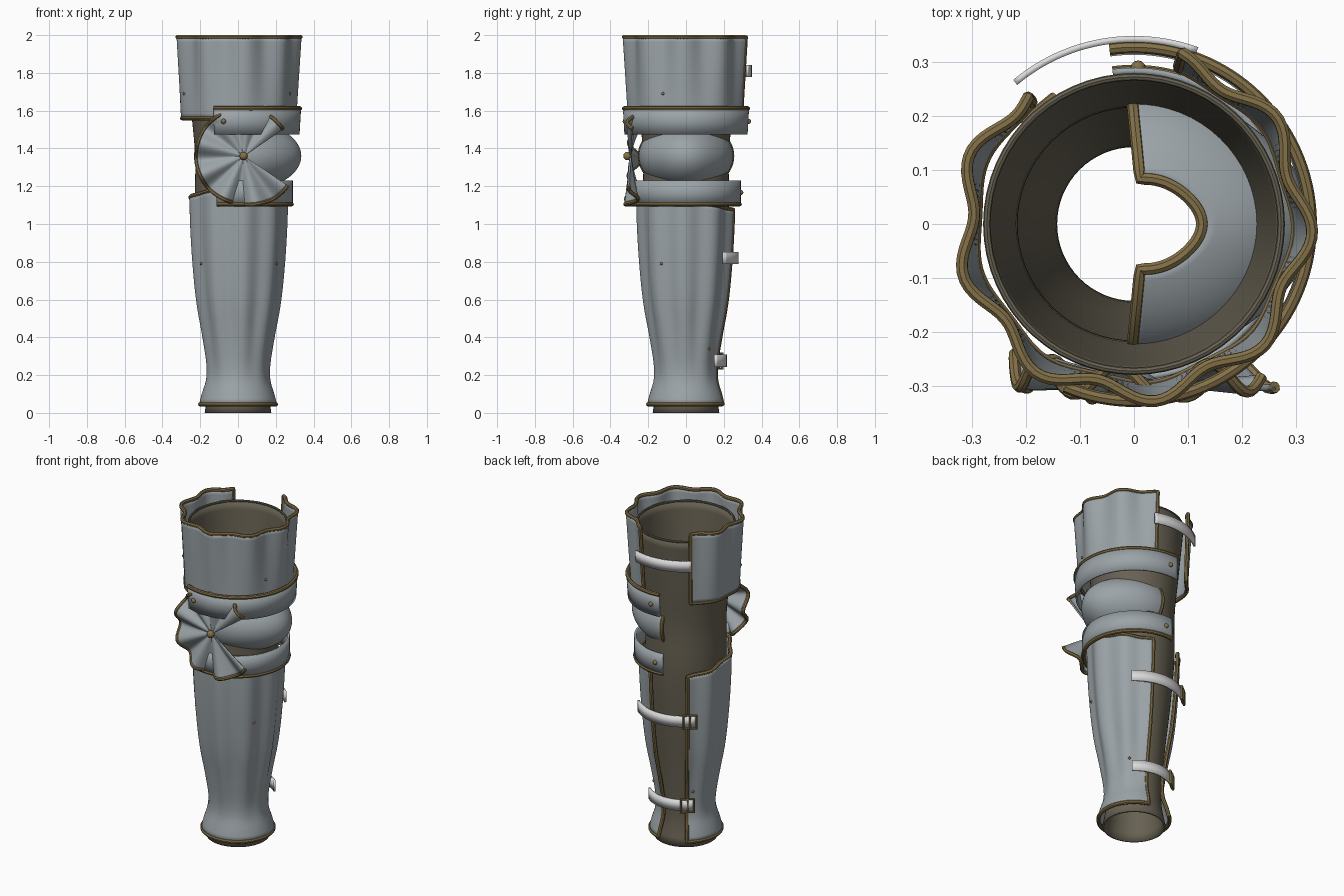
import bpy, bmesh
from math import sin, cos, radians as rad, pi
from mathutils import Vector

if "Cube" in bpy.data.objects:
    bpy.data.objects.remove(bpy.data.objects["Cube"])


def material(name, rgb):
    m = bpy.data.materials.new(name)
    m.diffuse_color = (*rgb, 1)
    m.use_nodes = True
    m.node_tree.nodes["Principled BSDF"].inputs["Base Color"].default_value = m.diffuse_color
    return m


STEEL = material("steel grey", (0.33, 0.37, 0.39))
BRASS = material("dull brass", (0.23, 0.165, 0.065))
LINING = material("dark lining", (0.135, 0.12, 0.085))
STRAP = material("pale strap", (0.72, 0.72, 0.72))


def add(name, mesh, mat):
    ob = bpy.data.objects.new(name, mesh)
    bpy.context.collection.objects.link(ob)
    mesh.materials.clear()
    mesh.materials.append(mat)
    bpy.ops.object.select_all(action='DESELECT')
    ob.select_set(True)
    bpy.context.view_layer.objects.active = ob
    bpy.ops.object.shade_smooth_by_angle(angle=rad(40))
    return ob


def sheet(name, f, nu, nv, mat, thick=0.012, closed=False):
    """Thin shell over f(u, v) with u, v in 0..1."""
    cols = nu if closed else nu + 1
    verts = [f(i / nu, j / nv) for j in range(nv + 1) for i in range(cols)]
    faces = [(j * cols + i, j * cols + (i + 1) % cols,
              (j + 1) * cols + (i + 1) % cols, (j + 1) * cols + i)
             for j in range(nv) for i in range(nu)]
    me = bpy.data.meshes.new(name)
    me.from_pydata(verts, [], faces)
    ob = add(name, me, mat)
    s = ob.modifiers.new("thickness", 'SOLIDIFY')
    s.thickness, s.offset = thick, 0
    return ob


def trim(name, pts, r=0.0115, closed=False, mat=BRASS):
    """Rounded cord along a path."""
    cu = bpy.data.curves.new(name, 'CURVE')
    cu.dimensions = '3D'
    sp = cu.splines.new('POLY')
    sp.points.add(len(pts) - 1)
    for p, q in zip(sp.points, pts):
        p.co = (*q, 1)
    sp.use_cyclic_u = closed
    cu.bevel_depth, cu.bevel_resolution, cu.use_fill_caps = r, 2, True
    tmp = bpy.data.objects.new(name + "_path", cu)
    bpy.context.collection.objects.link(tmp)
    dg = bpy.context.evaluated_depsgraph_get()
    me = bpy.data.meshes.new_from_object(tmp.evaluated_get(dg))
    bpy.data.objects.remove(tmp)
    return add(name, me, mat)


def border(f, n, sides):
    """Path along chosen sides of a sheet: b(ottom), r, t, l."""
    t = [i / n for i in range(n)]
    run = {'b': [(a, 0) for a in t], 'r': [(1, a) for a in t],
           't': [(1 - a, 1) for a in t], 'l': [(0, 1 - a) for a in t]}
    end = {'b': (1, 0), 'r': (1, 1), 't': (0, 1), 'l': (0, 0)}
    return [f(*p) for s in sides for p in run[s]] + [f(*end[sides[-1]])]


def rivet(name, pos, r=0.014):
    bm = bmesh.new()
    bmesh.ops.create_uvsphere(bm, u_segments=12, v_segments=8, radius=r)
    bmesh.ops.translate(bm, verts=bm.verts, vec=pos)
    me = bpy.data.meshes.new(name)
    bm.to_mesh(me)
    add(name, me, BRASS)


def curve(table, z):
    """Smooth interpolation through (z, radius) pairs."""
    z = min(max(z, table[0][0]), table[-1][0])
    k = next(i for i in range(len(table) - 1) if z <= table[i + 1][0])
    def slope(i):
        a, b = table[max(i - 1, 0)], table[min(i + 1, len(table) - 1)]
        return (b[1] - a[1]) / (b[0] - a[0])
    (z0, r0), (z1, r1) = table[k], table[k + 1]
    h = z1 - z0
    t = (z - z0) / h
    return (r0 * (2*t**3 - 3*t*t + 1) + r1 * (3*t*t - 2*t**3)
            + h * slope(k) * (t**3 - 2*t*t + t) + h * slope(k + 1) * (t**3 - t*t))


def polar(r, deg, z):
    return Vector((r * cos(rad(deg)), r * sin(rad(deg)), z))


def flute(deg):
    return cos(rad(9 * (deg + 83)))


# Inner lining tube
TUBE = [(0, .172), (.15, .148), (.4, .16), (.8, .2), (1.1, .222), (1.36, .222), (1.6, .243), (1.93, .273)]
sheet("lining_tube", lambda u, v: polar(curve(TUBE, 1.93 * v), 360 * u, 1.93 * v), 64, 40, LINING, 0.01, True)
trim("lining_rim", [polar(.273, i * 6, 1.93) for i in range(60)], 0.007, True, LINING)

# Shin plate, fluted and open at the back
SHIN = [(.045, .2), (.1, .186), (.17, .165), (.25, .162), (.4, .182), (.6, .215), (.8, .235), (1.0, .247), (1.2, .252)]


def shin_r(deg, z):
    return curve(SHIN, z) + flute(deg) * 0.009 * min(max((z - .12) / .4, 0), 1)


def shin(u, v):
    deg = 75 - 308 * u
    z = .045 + v * (1.085 - .055 * sin(rad(deg)))
    return polar(shin_r(deg, z), deg, z)


sheet("shin_plate", shin, 120, 40, STEEL)
trim("shin_trim", border(shin, 90, 'brtl')[:-1], closed=True)


# Thigh plate, fluted and open at the back
def thigh_r(deg, z):
    t = (z - 1.56) / .43
    return .298 + .016 * t + flute(deg) * (.005 + .012 * t)


def thigh(u, v):
    deg, z = 74 - 304 * u, 1.56 + .43 * v
    return polar(thigh_r(deg, z), deg, z)


sheet("thigh_plate", thigh, 140, 16, STEEL)
trim("thigh_trim", border(thigh, 120, 'brtl')[:-1], closed=True)

# Bands above and below the knee, with rivets at both ends
for name, r0, r1, z0, z1, side in (("upper_band", .32, .328, 1.475, 1.612, 't'),
                                   ("lower_band", .284, .284, 1.105, 1.23, 'b')):
    def band(u, v):
        return polar(r0 + (r1 - r0) * v, -113 + 211 * u, z0 + (z1 - z0) * v)
    sheet(name, band, 72, 2, STEEL)
    trim(name + "_trim", border(band, 72, side))
    for k, u in enumerate((.045, .955)):
        p = band(u, .5)
        rivet(f"{name}_rivet_{k}", p * 1 + Vector((p.x, p.y, 0)) * .02)


# Bulging half knee guard with a low keel on the outer side
def knee(u, v):
    az, lat = rad(-95 + 190 * u), rad(-70 + 140 * v)
    a = .275 + .035 * cos(az) ** 4
    return Vector((.02 + a * cos(az) * cos(lat), .245 * sin(az) * cos(lat), 1.36 + .18 * sin(lat)))


sheet("knee_guard", knee, 48, 28, STEEL, 0.01)
trim("knee_trim", border(knee, 40, 'brtl')[:-1], closed=True)


# Pleated fan plate in front of the knee
def fan(u, v):
    deg = 35 + 291 * u
    a = rad(deg)
    r = v * (.252 + .028 * max(0, cos(a + rad(38))) ** 4)
    y = -.293 + .35 * (r * cos(a)) ** 2 + .03 * v ** 1.3 * cos(rad(9 * (deg - 264)))
    return Vector((.03 + r * cos(a), y, 1.36 + r * sin(a)))


sheet("knee_fan", lambda u, v: fan(u, .02 + .98 * v), 140, 14, STEEL, 0.01)
trim("knee_fan_trim", border(fan, 120, 't'), 0.011)
rivet("knee_fan_rivet", (.03, -.31, 1.36), 0.022)

# Straps bridging the back opening; the shin straps carry buckles
for name, r, a0, a1, z, buckled in (("thigh_strap", .343, 70, 130, 1.81, False),
                                    ("upper_shin_strap", .272, 47, 137, .82, True),
                                    ("lower_shin_strap", .21, 47, 137, .275, True)):
    sheet(name, lambda u, v: polar(r, a0 + (a1 - a0) * u, z - .033 + .066 * v), 24, 1, STRAP)
    if buckled:
        w = .035 / r * 57.3
        mid = a1 - w
        frame = [polar(r + .008, mid + i * w, z + j * .04) for i, j in ((-1, -1), (1, -1), (1, 1), (-1, 1))]
        trim(name + "_buckle", frame, 0.008, True)
        trim(name + "_buckle_pin", [polar(r + .01, mid, z - .04), polar(r + .01, mid, z + .04)], 0.005)

# Small rivets on the plates
for k, (deg, z) in enumerate(((-33, .79), (-147, .79), (42, .34), (138, .34))):
    rivet(f"shin_rivet_{k}", polar(shin_r(deg, z) + .005, deg, z), 0.008)
for k, deg in enumerate((-24, -156)):
    rivet(f"thigh_rivet_{k}", polar(thigh_r(deg, 1.69) + .005, deg, 1.69), 0.008)
